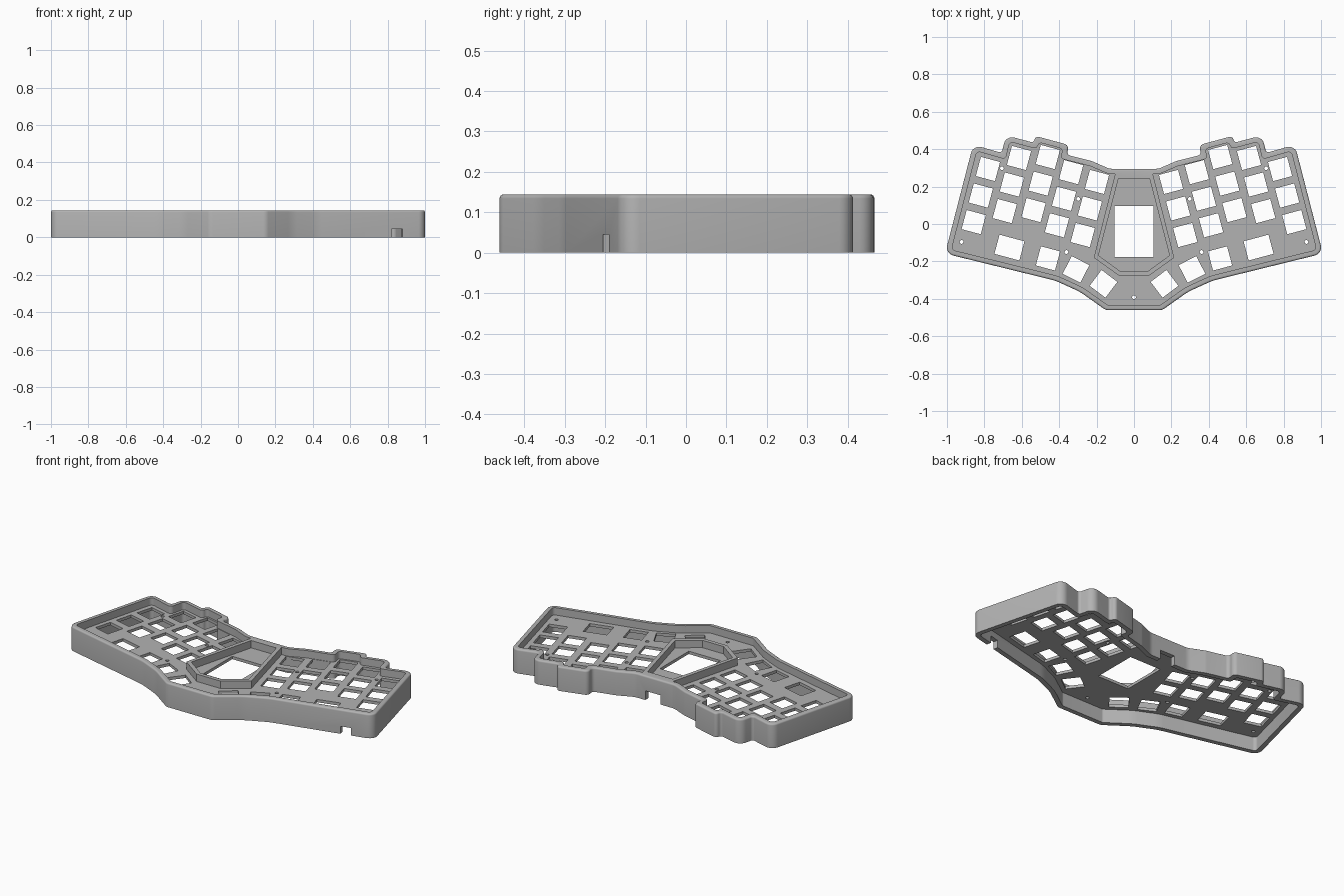
import bpy
import bmesh
import math
from mathutils import Vector, Matrix

if "Cube" in bpy.data.objects:
    bpy.data.objects.remove(bpy.data.objects["Cube"])

HEIGHT, WALL = 0.144, 0.028
PLATE_LOW, PLATE_TOP = 0.083, 0.1

grey = bpy.data.materials.new("case grey")
grey.use_nodes = True
grey.diffuse_color = (0.45, 0.45, 0.45, 1)
grey.node_tree.nodes["Principled BSDF"].inputs["Base Color"].default_value = grey.diffuse_color


def mirrored(half):
    """Closed counter-clockwise outline from its +x half, listed back to front."""
    return [Vector((-x, y, *r)) for x, y, *r in half] + \
           [Vector((x, y, *r)) for x, y, *r in reversed(half)]


def rounded(points, steps=7):
    """Replace each corner (x, y, radius) with an arc."""
    out = []
    for i, p in enumerate(points):
        c = p.xy
        a = points[i - 1].xy - c
        b = points[(i + 1) % len(points)].xy - c
        turn = math.pi - a.angle(b)
        reach = min(p.z * math.tan(turn / 2), a.length * 0.48, b.length * 0.48)
        pull = reach / math.tan(turn / 2) * 4 / 3 * math.tan(turn / 4)
        a.normalize()
        b.normalize()
        q = [c + a * reach, c + a * (reach - pull), c + b * (reach - pull), c + b * reach]
        for k in range(steps + 1):
            t = k / steps
            s = 1 - t
            out.append(q[0] * s**3 + q[1] * 3 * s * s * t + q[2] * 3 * s * t * t + q[3] * t**3)
    return out


def inset(points, d):
    """Move every edge of a counter-clockwise outline inward by d."""
    out = []
    for i, p in enumerate(points):
        u = (p - points[i - 1]).normalized()
        v = (points[(i + 1) % len(points)] - p).normalized()
        n = Vector((-u.y - v.y, u.x + v.x)).normalized()
        out.append(p + n * d / max(0.3, n.dot(Vector((-u.y, u.x)))))
    return out


def new_object(name, bm):
    mesh = bpy.data.meshes.new(name)
    bm.normal_update()
    bm.to_mesh(mesh)
    bm.free()
    mesh.materials.append(grey)
    obj = bpy.data.objects.new(name, mesh)
    bpy.context.collection.objects.link(obj)
    return obj


def loft(name, layers):
    """Solid through a stack of (outline, z) layers, with faces wound outward."""
    bm = bmesh.new()
    rings = [[bm.verts.new((p.x, p.y, z)) for p in pts] for pts, z in layers]
    for low, high in zip(rings, rings[1:]):
        for i in range(len(low)):
            bm.faces.new((low[i - 1], low[i], high[i], high[i - 1]))
    bm.faces.new(rings[0][::-1])
    bm.faces.new(rings[-1])
    return new_object(name, bm)


def cut(target, cutter):
    mod = target.modifiers.new("cut", 'BOOLEAN')
    mod.operation = 'DIFFERENCE'
    mod.solver = 'EXACT'
    mod.object = cutter
    bpy.context.view_layer.update()
    bpy.context.view_layer.objects.active = target
    bpy.ops.object.modifier_apply(modifier=mod.name)
    bpy.data.objects.remove(cutter)


def box(bm, x, y, z, size, degrees=0):
    m = Matrix.Translation((x, y, z)) @ Matrix.Rotation(math.radians(degrees), 4, 'Z')
    bmesh.ops.create_cube(bm, size=1, matrix=m @ Matrix.Diagonal((*size, 1)))


# Case body: stepped back edge, splayed sides, thumb area at the front
corners = mirrored([
    (0.13, 0.295, 0.08), (0.225, 0.336, 0.08), (0.36, 0.37, 0.02), (0.347, 0.422, 0.04),
    (0.525, 0.47, 0.045), (0.538, 0.435, 0.015), (0.685, 0.474, 0.045), (0.707, 0.38, 0.015),
    (0.86, 0.424, 0.045), (1.01, -0.158, 0.045), (0.42, -0.303, 0.3), (0.29, -0.362, 0.3),
    (0.15, -0.461, 0.05)])
outline = rounded(corners)
R = 0.01
layers = [(outline, 0)]
for k in range(5):
    a = k / 4 * math.pi / 2
    layers.append((inset(outline, R * (1 - math.cos(a))), HEIGHT - R + R * math.sin(a)))
case = loft("keyboard_case", layers)

# Key well above the plate, leaving the centre frame standing
inner_corners = inset([p.xy for p in corners], WALL)
inner = rounded([Vector((q.x, q.y, p.z if p.z > 0.06 else 0.02))
                 for p, q in zip(corners, inner_corners)])
frame = mirrored([(0.085, 0.33), (0.215, -0.18), (0.078, -0.278)])
well = loft("key_well_cutter", [(inner, PLATE_TOP), (inner, 0.2)])
cut(well, loft("frame_block", [(frame, 0.05), (frame, 0.25)]))
cut(case, well)

# Recess for the screen and hollow underside
screen = mirrored([(0.083, 0.243), (0.19, -0.168), (0.07, -0.255)])
cut(case, loft("screen_cutter", [(screen, PLATE_TOP), (screen, 0.2)]))
cut(case, loft("underside_cutter", [(inner, -0.1), (inner, PLATE_LOW)]))

# Switch holes, screw holes and screen window through the plate
bm = bmesh.new()
middle, deep, key = (PLATE_LOW + PLATE_TOP) / 2, 0.035, 0.106
columns = [(0.781, 0.294), (0.615, 0.353), (0.461, 0.358), (0.336, 0.277), (0.198, 0.225)]
thumbs = [(0.666, -0.126, 15, 0.138), (0.46, -0.184, 15, key),
          (0.31, -0.243, 27, key), (0.163, -0.32, 37, key)]
screws = [(0.922, -0.096), (0.706, 0.298), (0.298, 0.134), (0.361, -0.15)]
for side in (-1, 1):
    for x, y in columns:
        for row in range(3):
            box(bm, side * (x + 0.038 * row), y - 0.142 * row, middle,
                (key, key, deep), side * 15)
    for x, y, turn, width in thumbs:
        box(bm, side * x, y, middle, (width, key, deep), side * turn)
for x, y in [(s * x, y) for s in (-1, 1) for x, y in screws] + [(0, -0.392)]:
    bmesh.ops.create_cone(bm, cap_ends=True, segments=16, radius1=0.01, radius2=0.01,
                          depth=deep, matrix=Matrix.Translation((x, y, middle)))
box(bm, 0, -0.04, middle, (0.21, 0.272, deep))
cut(case, new_object("plate_hole_cutter", bm))

# Cable notches in the back wall and in the left front wall
bm = bmesh.new()
box(bm, 0.012, 0.285, 0.0, (0.1, 0.08, 0.11))
box(bm, 0.847, -0.185, 0.0, (0.062, 0.08, 0.09), 14)
cut(case, new_object("notch_cutter", bm))

# Smooth the rounded walls, keep the cut edges crisp
bpy.ops.object.select_all(action='DESELECT')
case.select_set(True)
bpy.context.view_layer.objects.active = case
bpy.ops.object.shade_smooth_by_angle(angle=math.radians(30))
